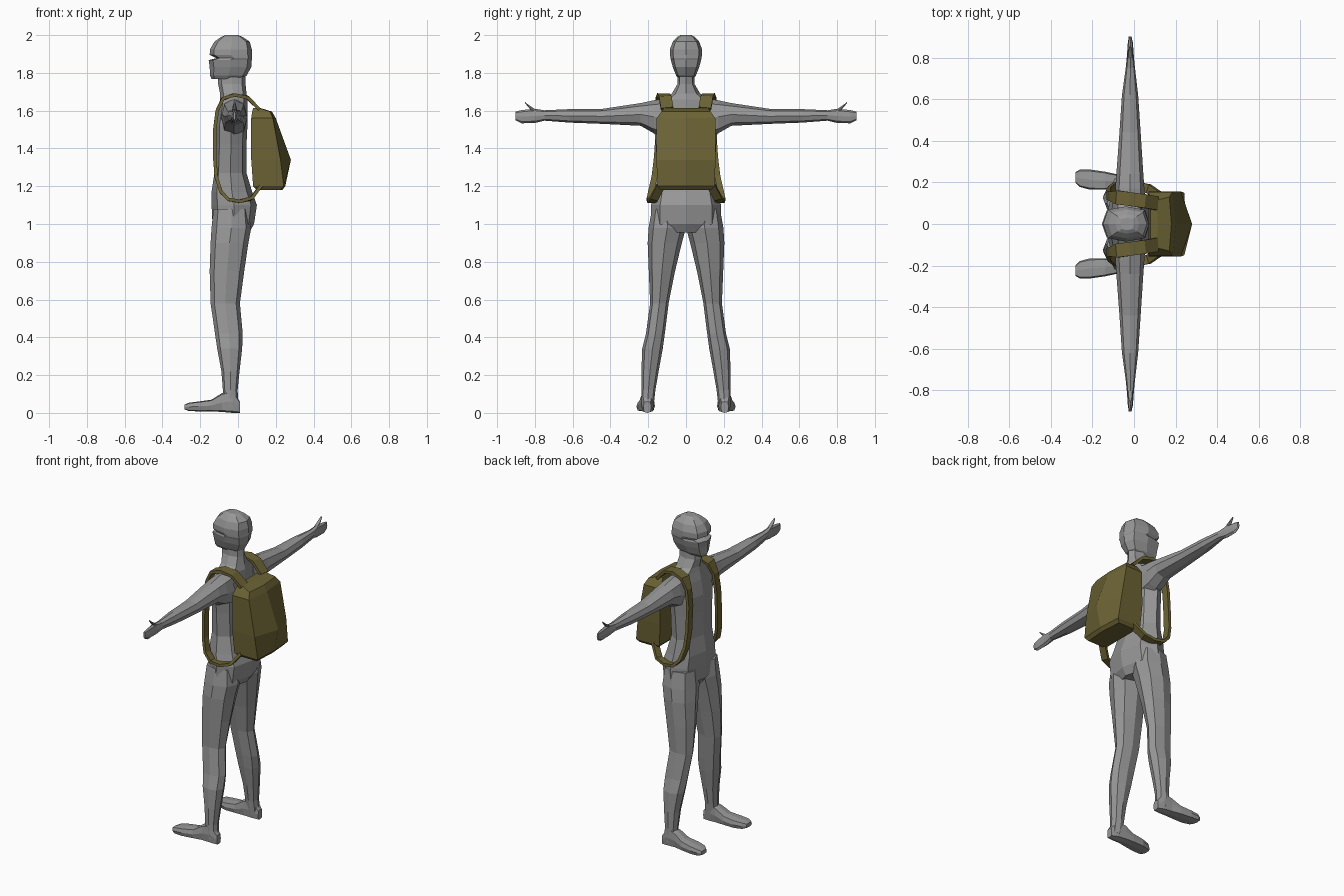
import bpy, bmesh
from mathutils import Vector


def material(name, rgb):
    m = bpy.data.materials.new(name)
    m.diffuse_color = (*rgb, 1)
    return m


GREY = material("body grey", (0.31, 0.31, 0.31))
OLIVE = material("pack olive", (0.15, 0.125, 0.035))
DIRS = [(-1, 0), (-1, -1), (0, -1), (1, -1), (1, 0), (1, 1), (0, 1), (-1, 1)]


def octagon(a0, a1, b0, b1, k=0.74):
    """Eight outline points touching the given extents."""
    ca, cb, ra, rb = (a0 + a1) / 2, (b0 + b1) / 2, (a1 - a0) / 2, (b1 - b0) / 2
    pts = []
    for i, j in DIRS:
        f = k if i and j else 1
        pts.append((ca + ra * i * f, cb + rb * j * f))
    return pts


def loft(name, strands, mat):
    """Skin each list of rings into a closed tube, all in one object."""
    bm = bmesh.new()
    for rings in strands:
        loops = [[bm.verts.new(p) for p in r] for r in rings]
        n = len(loops[0])
        for a, b in zip(loops, loops[1:]):
            for i in range(n):
                j = (i + 1) % n
                bm.faces.new((a[i], a[j], b[j], b[i]))
        bm.faces.new(loops[0])
        bm.faces.new(loops[-1])
    bmesh.ops.recalc_face_normals(bm, faces=bm.faces)
    me = bpy.data.meshes.new(name)
    bm.to_mesh(me)
    bm.free()
    me.materials.append(mat)
    ob = bpy.data.objects.new(name, me)
    bpy.context.collection.objects.link(ob)
    return ob


def stack(rows, k=0.74):
    """Horizontal rings from (z, x0, x1, half width)."""
    return [[(x, y, z) for x, y in octagon(x0, x1, -w, w, k)] for z, x0, x1, w in rows]


# torso with tapering shoulders and neck
loft("torso", [stack([
    (0.955, -0.10, 0.06, 0.10), (1.00, -0.135, 0.085, 0.185),
    (1.10, -0.14, 0.10, 0.185), (1.17, -0.14, 0.075, 0.17),
    (1.27, -0.125, 0.045, 0.15), (1.42, -0.12, 0.045, 0.16),
    (1.52, -0.12, 0.05, 0.17), (1.61, -0.105, 0.05, 0.165),
    (1.66, -0.095, 0.05, 0.125), (1.69, -0.095, 0.045, 0.075),
    (1.74, -0.105, 0.04, 0.046), (1.80, -0.105, 0.04, 0.044)])], GREY)

# head with chin, eye hollow and brow
loft("head", [stack([
    (1.768, -0.14, 0.02, 0.038), (1.785, -0.148, 0.045, 0.052),
    (1.83, -0.15, 0.07, 0.07), (1.868, -0.155, 0.073, 0.08),
    (1.878, -0.115, 0.074, 0.082), (1.895, -0.15, 0.074, 0.085),
    (1.925, -0.148, 0.073, 0.085), (1.965, -0.125, 0.062, 0.07),
    (1.99, -0.09, 0.025, 0.046), (2.0, -0.065, 0.0, 0.03)], 0.8)], GREY)

# arms: (y, x0, x1, z0, z1)
ARM = [(0.10, -0.09, 0.05, 1.46, 1.665), (0.17, -0.09, 0.05, 1.48, 1.655),
       (0.24, -0.085, 0.045, 1.52, 1.64), (0.44, -0.07, 0.032, 1.53, 1.61),
       (0.62, -0.058, 0.02, 1.537, 1.608), (0.75, -0.04, 0.005, 1.547, 1.602),
       (0.80, -0.035, 0.0, 1.535, 1.61), (0.87, -0.03, -0.005, 1.533, 1.603),
       (0.903, -0.025, -0.012, 1.55, 1.595)]
loft("arms", [[[(x, s * y, z) for x, z in octagon(x0, x1, z0, z1)]
               for y, x0, x1, z0, z1 in ARM] for s in (-1, 1)], GREY)
THUMB = [(0.78, 1.585, 0.014), (0.825, 1.615, 0.012), (0.852, 1.642, 0.005)]
loft("thumbs", [[[(x, s * (y + 0.3 * (z - c)), z)
                  for x, z in octagon(-0.018 - r, -0.018 + r, c - r, c + r)]
                 for y, c, r in THUMB] for s in (-1, 1)], GREY)

# legs: (z, x0, x1, inner y, outer y)
LEG = [(1.08, -0.13, 0.06, 0.02, 0.18), (0.98, -0.14, 0.07, 0.0, 0.198),
       (0.90, -0.145, 0.055, 0.022, 0.203), (0.75, -0.15, 0.033, 0.058, 0.197),
       (0.58, -0.145, 0.01, 0.092, 0.19), (0.42, -0.122, 0.025, 0.112, 0.212),
       (0.34, -0.11, 0.022, 0.123, 0.232), (0.22, -0.088, 0.008, 0.145, 0.236),
       (0.12, -0.08, -0.002, 0.162, 0.236), (0.03, -0.075, 0.003, 0.172, 0.236)]
loft("legs", [[[(x, s * y, z) for x, y in octagon(x0, x1, y0, y1)]
               for z, x0, x1, y0, y1 in LEG] for s in (-1, 1)], GREY)

# feet: (x, inner y, outer y, z0, z1)
FOOT = [(0.01, 0.185, 0.225, 0.0, 0.06), (-0.03, 0.172, 0.236, 0.0, 0.12),
        (-0.085, 0.168, 0.24, 0.005, 0.105), (-0.14, 0.165, 0.252, 0.008, 0.07),
        (-0.21, 0.165, 0.262, 0.008, 0.06), (-0.26, 0.178, 0.262, 0.01, 0.054),
        (-0.282, 0.198, 0.25, 0.018, 0.044)]
loft("feet", [[[(x, s * y, z) for y, z in octagon(y0, y1, z0, z1, 0.85)]
               for x, y0, y1, z0, z1 in FOOT] for s in (-1, 1)], GREY)

# backpack: (z, front x, side x, centre rear x, half width)
PACK = [(1.18, 0.10, 0.225, 0.235, 0.135), (1.20, 0.08, 0.242, 0.25, 0.15),
        (1.34, 0.07, 0.225, 0.28, 0.157), (1.56, 0.07, 0.185, 0.20, 0.155),
        (1.595, 0.075, 0.17, 0.18, 0.13), (1.615, 0.08, 0.11, 0.115, 0.115)]
loft("backpack", [[[(a, -w, z), (b, -w, z), (c, 0, z), (b, w, z), (a, w, z)]
                   for z, a, b, c, w in PACK]], OLIVE)

# shoulder straps: flat bands swept around each shoulder
PATH = [(0.11, 0.10, 1.61), (0.05, 0.11, 1.67), (-0.02, 0.12, 1.683),
        (-0.08, 0.128, 1.663), (-0.11, 0.133, 1.60), (-0.123, 0.138, 1.50),
        (-0.123, 0.148, 1.35), (-0.115, 0.16, 1.25), (-0.09, 0.178, 1.17),
        (-0.05, 0.186, 1.13), (0.01, 0.182, 1.12), (0.07, 0.17, 1.135),
        (0.12, 0.135, 1.20)]


def strap(s):
    pts = [Vector((x, s * y, z)) for x, y, z in PATH]
    rings = []
    for i, p in enumerate(pts):
        t = (pts[min(i + 1, len(pts) - 1)] - pts[max(i - 1, 0)]).normalized()
        n = t.cross(Vector((0, 1, 0))).normalized()
        w = n.cross(t) * (0.033 if i < 4 else 0.022)
        n = n * 0.009
        rings.append([p + w + n, p - w + n, p - w - n, p + w - n])
    return rings


loft("shoulder_straps", [strap(s) for s in (-1, 1)], OLIVE)
